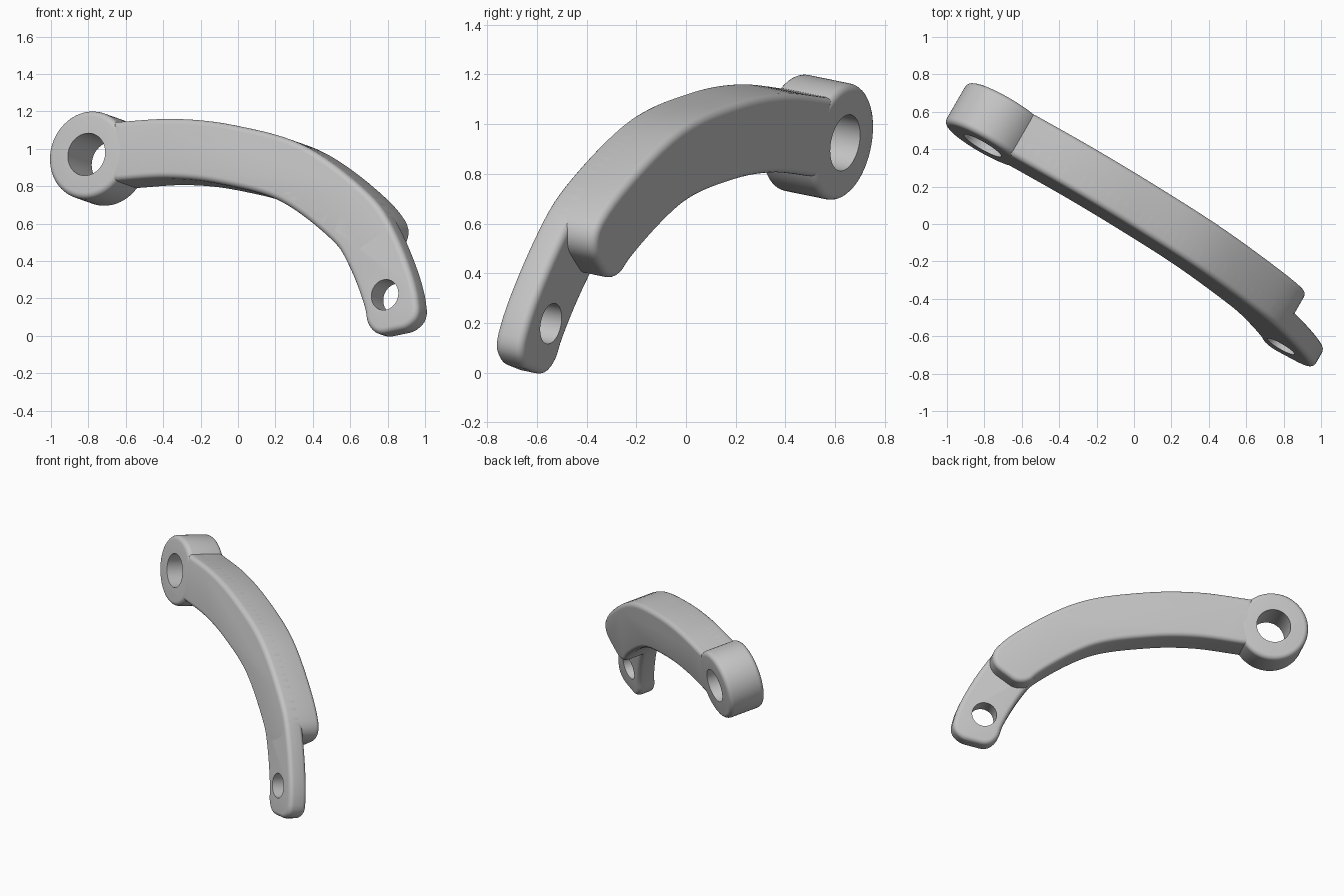
import bpy, bmesh, math
from mathutils import Matrix, Vector

cube = bpy.data.objects.get("Cube")
if cube:
    bpy.data.objects.remove(cube)

# Material
grey = bpy.data.materials.new("light_grey")
grey.use_nodes = True
colour = (0.55, 0.55, 0.55, 1)
grey.diffuse_color = colour
grey.node_tree.nodes["Principled BSDF"].inputs["Base Color"].default_value = colour

# Plane of the lever: turned 30 degrees, leaning 10 degrees; local z points forward
turn, lean = math.radians(30), math.radians(10)
u = Vector((math.cos(turn), -math.sin(turn), 0))
v = Vector((math.sin(lean) * math.sin(turn), math.sin(lean) * math.cos(turn), math.cos(lean)))
FRAME = Matrix((u, v, u.cross(v))).transposed().to_4x4()

FRONT, STEP, BACK = 0.21, 0.08, -0.05
HALF_WIDTH, CORNER, FILLET = 0.162, 0.11, 0.032
HUB, PIN = Vector((-0.911, 0.948)), Vector((1.007, 0.186))


def plate(name, outline, low, high, fillet=0.0):
    """Extrude an outline between two depths and round both rims."""
    bm = bmesh.new()
    face = bm.faces.new([bm.verts.new((p.x, p.y, low)) for p in outline])
    out = bmesh.ops.extrude_face_region(bm, geom=[face])
    top = [g for g in out["geom"] if isinstance(g, bmesh.types.BMVert)]
    bmesh.ops.translate(bm, verts=top, vec=(0, 0, high - low))
    bmesh.ops.recalc_face_normals(bm, faces=bm.faces)
    if fillet:
        rim = [e for e in bm.edges if abs(e.verts[0].co.z - e.verts[1].co.z) < 1e-6]
        bmesh.ops.bevel(bm, geom=rim, offset=fillet, segments=5, profile=0.5,
                        affect='EDGES', clamp_overlap=False)
    mesh = bpy.data.meshes.new(name)
    bm.to_mesh(mesh)
    bm.free()
    mesh.transform(FRAME)
    mesh.materials.append(grey)
    ob = bpy.data.objects.new(name, mesh)
    bpy.context.collection.objects.link(ob)
    return ob


def circle(centre, radius, n=72):
    return [centre + radius * Vector((math.cos(a), math.sin(a)))
            for a in (2 * math.pi * i / n for i in range(n))]


def drill(ob, centre, radius):
    cutter = plate("hole_cutter", circle(centre, radius), -0.5, 0.5)
    cutter.hide_render = True
    mod = ob.modifiers.new("hole", 'BOOLEAN')
    mod.operation, mod.solver, mod.object = 'DIFFERENCE', 'EXACT', cutter
    bpy.context.view_layer.objects.active = ob
    bpy.ops.object.modifier_apply(modifier=mod.name)
    bpy.data.objects.remove(cutter)


def smooth_path(points, n):
    """Pass a smooth curve through the points."""
    pts = [2 * points[0] - points[1]] + points + [2 * points[-1] - points[-2]]
    path = []
    for a, b, c, d in zip(pts, pts[1:], pts[2:], pts[3:]):
        for i in range(n):
            t = i / n
            path.append(0.5 * (2 * b + (c - a) * t + (2 * a - 5 * b + 4 * c - d) * t ** 2
                               + (3 * b - a - 3 * c + d) * t ** 3))
    return path + [points[-1]]


def band(path, steps=44, corner_steps=8):
    """Outline of constant width along a path, with rounded corners at its end."""
    lengths = [0.0]
    for a, b in zip(path, path[1:]):
        lengths.append(lengths[-1] + (b - a).length)
    total = lengths[-1]
    straight = total - CORNER
    stations = [(straight * i / steps, HALF_WIDTH) for i in range(steps)]
    for i in range(corner_steps + 1):
        a = math.pi / 2 * i / corner_steps
        stations.append((straight + CORNER * math.sin(a),
                         HALF_WIDTH - CORNER + CORNER * math.cos(a)))
    outer, inner = [], []
    for s, half in stations:
        i = max(k for k in range(len(path) - 1) if lengths[k] <= s + 1e-9)
        f = (s - lengths[i]) / (lengths[i + 1] - lengths[i])
        p = path[i].lerp(path[i + 1], f)
        # averaged direction keeps the sides even
        d = (path[min(i + 2, len(path) - 1)] - path[max(i - 1, 0)]).normalized()
        side = Vector((-d.y, d.x)) * half
        outer.append(p + side)
        inner.append(p - side)
    return outer + inner[::-1]


# Centre line of the curved arm
SEG = 16
centre_line = smooth_path([Vector(p) for p in (
    (-0.76, 0.966), (-0.40, 0.984), (-0.047, 0.95), (0.359, 0.848),
    (0.734, 0.617), (0.89, 0.44), (1.03, 0.175), (1.07, -0.012))], SEG)

# Full-length thin arm with the pin hole, and the shorter thick arm
thin_arm = plate("thin_arm", band(centre_line), STEP, FRONT, FILLET)
drill(thin_arm, PIN, 0.083)
thick_arm = plate("thick_arm", band(centre_line[:5 * SEG + 1]), BACK, FRONT, FILLET)

# Round pivot hub
hub = plate("pivot_hub", circle(HUB, 0.238), BACK, FRONT, FILLET)
drill(hub, HUB, 0.115)

# Smooth rounded sides, sharp hole edges
for ob in (thin_arm, thick_arm, hub):
    bpy.ops.object.select_all(action='DESELECT')
    ob.select_set(True)
    bpy.context.view_layer.objects.active = ob
    bpy.ops.object.shade_smooth_by_angle(angle=math.radians(35))
